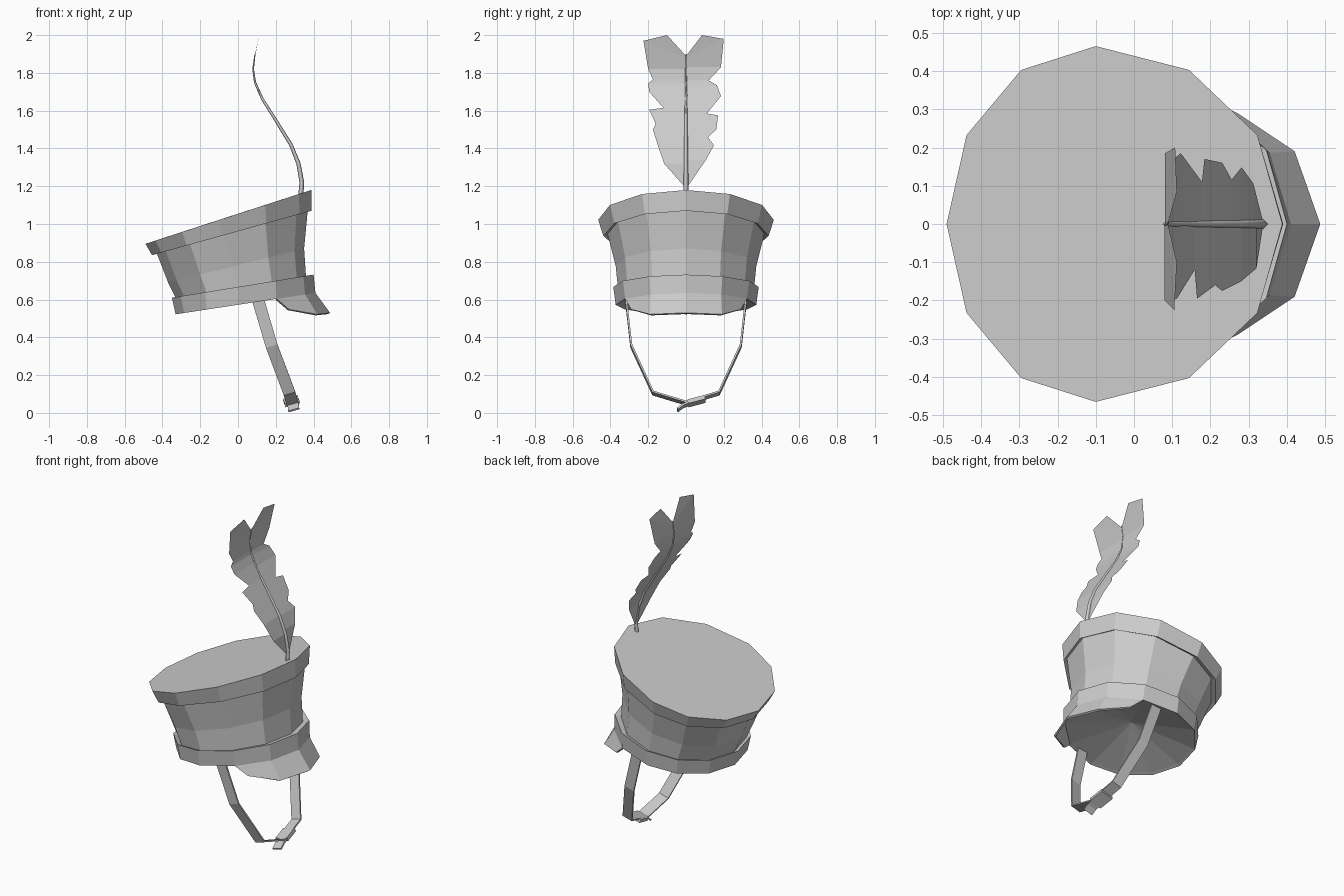
import bpy, math
from mathutils import Vector

cube = bpy.data.objects.get("Cube")
if cube:
    bpy.data.objects.remove(cube, do_unlink=True)

grey = bpy.data.materials.new("plain_grey")
grey.use_nodes = True
GREY = (0.6, 0.6, 0.6, 1)
grey.diffuse_color = GREY
grey.node_tree.nodes["Principled BSDF"].inputs["Base Color"].default_value = GREY

SIDES = 12


def add_mesh(name, verts, faces):
    mesh = bpy.data.meshes.new(name)
    mesh.from_pydata(verts, [], faces)
    mesh.materials.append(grey)
    mesh.validate()
    obj = bpy.data.objects.new(name, mesh)
    bpy.context.collection.objects.link(obj)
    return obj


def ring(back, front, half, mid):
    """Tilted oval: back and front are (x, z) points, mid is the x of the widest place."""
    pts = []
    for i in range(SIDES):
        a = math.tau * i / SIDES
        reach = front[0] - mid if math.cos(a) > 0 else mid - back[0]
        x = mid + reach * math.cos(a)
        t = (x - back[0]) / (front[0] - back[0])
        pts.append(Vector((x, half * math.sin(a), back[1] + t * (front[1] - back[1]))))
    return pts


def loft(name, rings, bottom=None, top=None):
    """Skin a stack of rings, with optional fans to a centre point."""
    verts = [p for r in rings for p in r]
    faces = []
    last = (len(rings) - 1) * SIDES
    for k in range(len(rings) - 1):
        for i in range(SIDES):
            a, b = k * SIDES + i, k * SIDES + (i + 1) % SIDES
            faces.append((a, b, b + SIDES, a + SIDES))
    if bottom:
        verts.append(Vector(bottom))
        faces += [((i + 1) % SIDES, i, len(verts) - 1) for i in range(SIDES)]
    if top:
        verts.append(Vector(top))
        faces += [(last + i, last + (i + 1) % SIDES, len(verts) - 1) for i in range(SIDES)]
    return add_mesh(name, verts, faces)


# Crown of the hat, flaring towards the top
body_low = ring((-0.325, 0.60), (0.36, 0.72), 0.36, 0.0)
body_mid = ring((-0.37, 0.69), (0.35, 0.87), 0.372, -0.03)
body_top = ring((-0.43, 0.845), (0.37, 1.08), 0.415, -0.08)
loft("crown", [body_low, body_mid, body_top])

# Upper band with the flat lid
loft("upper_band", [
    body_top,
    ring((-0.455, 0.835), (0.39, 1.07), 0.437, -0.09),
    ring((-0.49, 0.895), (0.388, 1.18), 0.465, -0.1)],
    top=(-0.06, 0, 1.035))

# Lower band with a shallow hollow underneath
brim = ring((-0.33, 0.522), (0.41, 0.635), 0.372, 0.0)
loft("lower_band", [
    ring((-0.315, 0.53), (0.395, 0.638), 0.355, 0.0),
    brim,
    ring((-0.35, 0.61), (0.40, 0.732), 0.385, 0.0),
    body_low],
    bottom=(0.02, 0, 0.67))

# Visor hanging from the front of the lower band
inner = [brim[i % SIDES] for i in range(-2, 3)]
outer = [Vector(p) for p in ((0.27, -0.29, 0.548), (0.42, -0.19, 0.522), (0.487, 0, 0.53),
                             (0.42, 0.19, 0.522), (0.27, 0.29, 0.548))]
visor = add_mesh("visor", inner + outer, [(i, i + 5, i + 6, i + 1) for i in range(4)])
thick = visor.modifiers.new("thickness", "SOLIDIFY")
thick.thickness = 0.012

# Feather: the shaft follows a curve in x and z
SHAFT = [(0.33, 1.12), (0.338, 1.22), (0.32, 1.32), (0.28, 1.42), (0.2, 1.55),
         (0.13, 1.66), (0.09, 1.75), (0.08, 1.82), (0.09, 1.9), (0.112, 2.0)]


def shaft_x(z):
    for (x0, z0), (x1, z1) in zip(SHAFT, SHAFT[1:]):
        if z <= z1:
            return x0 + (x1 - x0) * (z - z0) / (z1 - z0)
    return SHAFT[-1][0]


def vane(name, outline):
    """One half of the feather, between the shaft and a ragged outline of (y, z) points."""
    verts, faces = [], []
    for y, z in outline:
        root = min(z, 1.88)
        verts += [(shaft_x(root), 0, root), (shaft_x(z), y, z)]
    for i in range(0, len(verts) - 2, 2):
        faces.append((i, i + 1, i + 3, i + 2))
    return add_mesh(name, verts, faces)


vane("left_vane", [
    (0.01, 1.2), (0.106, 1.34), (0.148, 1.417), (0.116, 1.46), (0.16, 1.5), (0.17, 1.575),
    (0.11, 1.585), (0.185, 1.677), (0.164, 1.735), (0.12, 1.76), (0.185, 1.83),
    (0.2, 1.98), (0.085, 2.0), (0.0, 1.89)])
vane("right_vane", [
    (-0.01, 1.2), (-0.116, 1.32), (-0.15, 1.42), (-0.175, 1.5), (-0.16, 1.53), (-0.195, 1.605),
    (-0.12, 1.615), (-0.195, 1.7), (-0.2, 1.745), (-0.175, 1.765), (-0.2, 1.82),
    (-0.225, 1.97), (-0.1, 2.0), (0.0, 1.89)])

curve = bpy.data.curves.new("feather_shaft", "CURVE")
curve.dimensions = "3D"
curve.bevel_depth = 0.014
curve.bevel_resolution = 0
curve.materials.append(grey)
line = curve.splines.new("POLY")
line.points.add(len(SHAFT) - 2)
for i, (point, (x, z)) in enumerate(zip(line.points, SHAFT)):
    point.co = (x, 0, z, 1)
    point.radius = 1 - 0.1 * i
bpy.context.collection.objects.link(bpy.data.objects.new("feather_shaft", curve))


def ribbon(name, path, half_width, thickness):
    """Flat strip along a path, wide across the side of the hat."""
    wide = Vector((0.96, 0, 0.27)) * half_width
    verts = [Vector(p) + s * wide for p in path for s in (-1, 1)]
    faces = [(i, i + 1, i + 3, i + 2) for i in range(0, len(verts) - 2, 2)]
    obj = add_mesh(name, verts, faces)
    mod = obj.modifiers.new("thickness", "SOLIDIFY")
    mod.thickness = thickness
    mod.offset = 0
    return obj


# Chin strap, with its buckle and loose end
side = [(0.1, 0.32, 0.62), (0.178, 0.29, 0.355), (0.272, 0.175, 0.105)]
other = [(x, -y, z) for x, y, z in reversed(side)]
ribbon("chin_strap", side + [(0.288, 0, 0.052)] + other, 0.032, 0.01)
ribbon("strap_buckle", [(0.278, 0.1, 0.074), (0.288, 0.01, 0.05)], 0.04, 0.022)
ribbon("strap_end", [(0.288, 0.02, 0.05), (0.293, -0.015, 0.038), (0.295, -0.045, 0.015)], 0.03, 0.01)
